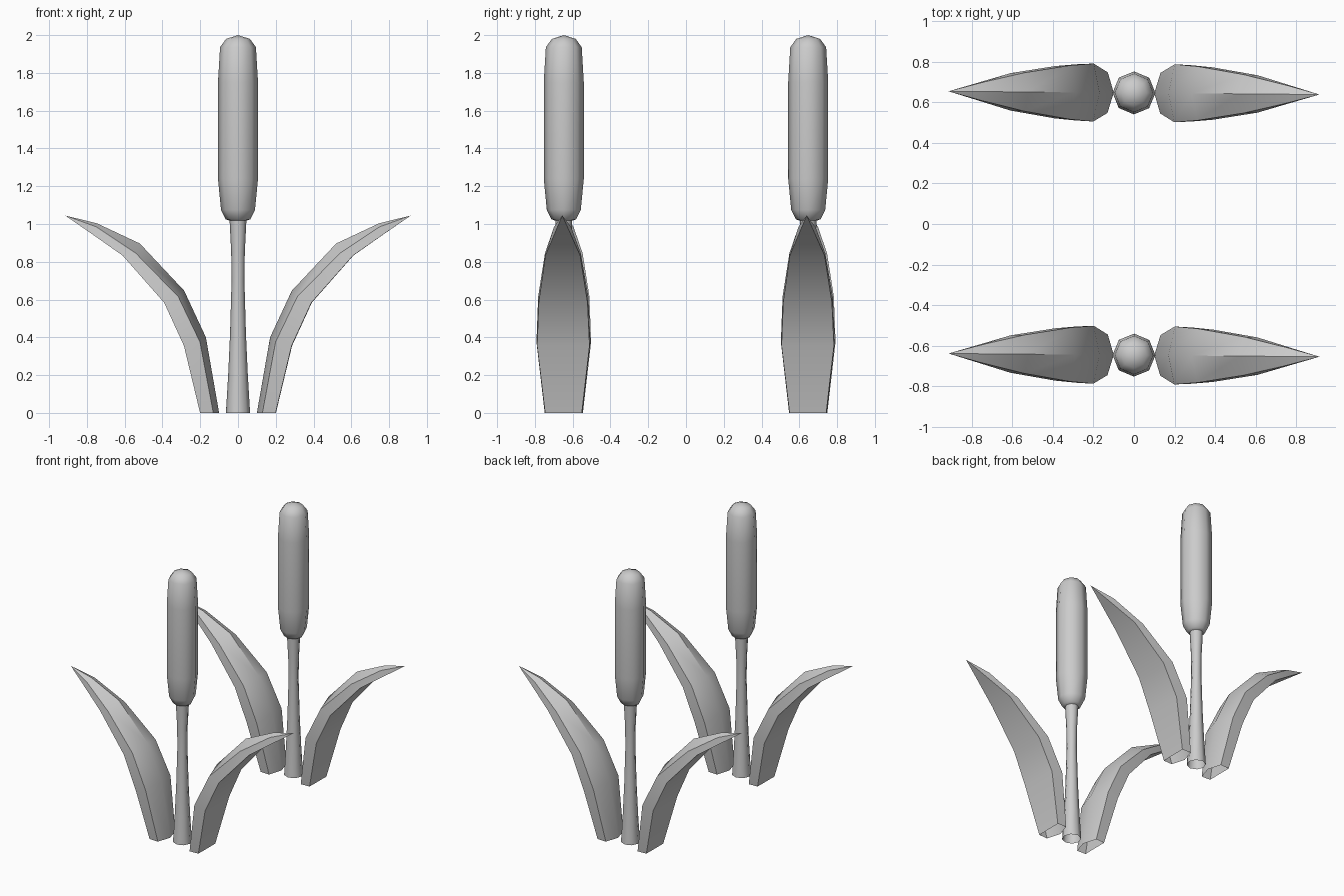
import bpy, bmesh, math
from mathutils import Matrix

cube = bpy.data.objects.get("Cube")
if cube:
    bpy.data.objects.remove(cube, do_unlink=True)

SHADE = (0.6, 0.6, 0.6, 1)
grey = bpy.data.materials.new("plain grey")
grey.use_nodes = True
grey.diffuse_color = SHADE
grey.node_tree.nodes["Principled BSDF"].inputs["Base Color"].default_value = SHADE


def finish(name, bm, matrix, angle):
    """Turn a bmesh into a placed, smooth-shaded object."""
    bmesh.ops.remove_doubles(bm, verts=bm.verts, dist=0.0005)
    bmesh.ops.recalc_face_normals(bm, faces=bm.faces)
    mesh = bpy.data.meshes.new(name)
    bm.to_mesh(mesh)
    bm.free()
    mesh.materials.append(grey)
    obj = bpy.data.objects.new(name, mesh)
    bpy.context.collection.objects.link(obj)
    obj.matrix_world = matrix
    bpy.ops.object.select_all(action="DESELECT")
    obj.select_set(True)
    bpy.context.view_layer.objects.active = obj
    bpy.ops.object.shade_smooth_by_angle(angle=math.radians(angle))


def skin(rings):
    """Join equal-sized rings of points with quads; point-sized rings get welded later."""
    bm = bmesh.new()
    loops = [[bm.verts.new(p) for p in ring] for ring in rings]
    for low, high in zip(loops, loops[1:]):
        for i in range(len(low)):
            j = (i + 1) % len(low)
            bm.faces.new((low[i], low[j], high[j], high[i]))
    return bm


def lathe(profile, sides=8):
    """Spin (radius, height) points round the upright axis."""
    turns = [i * math.tau / sides for i in range(sides)]
    return skin([[(r * math.cos(t), r * math.sin(t), z) for t in turns] for r, z in profile])


def leaf(stations, tip):
    """Five-sided blade: inner ridge, two shoulders, two outer edges."""
    rings = []
    for (rx, rz), (sx, sz), (ox, oz), w in stations:
        edge = w * 0.97
        rings.append([(rx, 0, rz), (sx, w, sz), (ox, edge, oz), (ox, -edge, oz), (sx, -w, sz)])
    rings.append([tip] * len(rings[0]))
    return skin(rings)


STEM = [(0.064, 0), (0.052, 0.2), (0.042, 0.42), (0.034, 0.7), (0.036, 0.85), (0.045, 1.03)]
HEAD = [(0, 1.012), (0.03, 1.012), (0.065, 1.025), (0.09, 1.075), (0.106, 1.24),
        (0.106, 1.75), (0.095, 1.936), (0.063, 1.98), (0, 2)]
# Ridge, shoulder and outer edge as (x, z), then half-width
LEAF = [
    ((0.10, 0), (0.13, 0), (0.20, 0), 0.10),
    ((0.17, 0.40), (0.20, 0.375), (0.285, 0.355), 0.143),
    ((0.285, 0.647), (0.315, 0.615), (0.39, 0.584), 0.133),
    ((0.52, 0.897), (0.54, 0.845), (0.61, 0.833), 0.095),
    ((0.746, 1.003), (0.75, 0.985), (0.77, 0.945), 0.045),
]
TIP = (0.915, 0, 1.045)

for place, y in (("front", -0.647), ("back", 0.647)):
    base = Matrix.Translation((0, y, 0)) @ Matrix.Rotation(math.radians(-0.5), 4, "Z")

    # Flared stem and rounded seed head
    finish(place + "_stem", lathe(STEM), base, 50)
    finish(place + "_seed_head", lathe(HEAD), base, 50)

    # Pair of arching leaves
    for side, turn in (("left", 0), ("right", math.pi)):
        finish(place + "_" + side + "_leaf", leaf(LEAF, TIP), base @ Matrix.Rotation(turn, 4, "Z"), 32)
